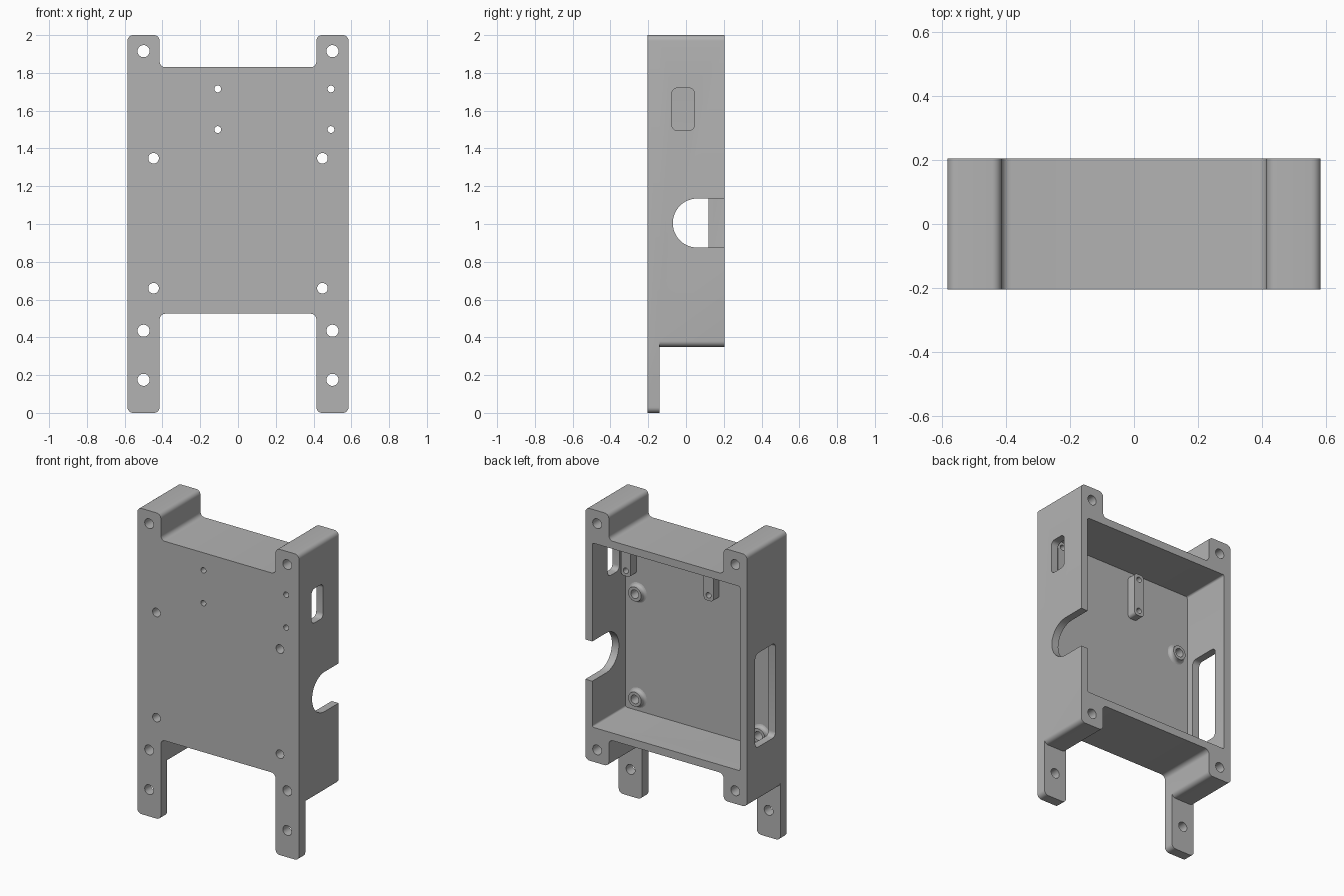
import bpy, bmesh, math
from mathutils import Vector

cube = bpy.data.objects.get("Cube")
if cube:
    bpy.data.objects.remove(cube)

FRONT, FLOOR, BACK = -0.205, -0.14, 0.205

grey = bpy.data.materials.new("plain grey")
grey.use_nodes = True
grey.diffuse_color = (0.45, 0.45, 0.45, 1)
grey.node_tree.nodes["Principled BSDF"].inputs["Base Color"].default_value = grey.diffuse_color


def finish(name, bm):
    bmesh.ops.recalc_face_normals(bm, faces=bm.faces)
    mesh = bpy.data.meshes.new(name)
    bm.to_mesh(mesh)
    bm.free()
    mesh.materials.append(grey)
    obj = bpy.data.objects.new(name, mesh)
    bpy.context.collection.objects.link(obj)
    return obj


def rounded(corners, r, steps=6):
    """Fillet every right-angled corner of a polygon."""
    pts = [Vector(c) for c in corners]
    out = []
    for i, p in enumerate(pts):
        d1 = (pts[i - 1] - p).normalized()
        d2 = (pts[(i + 1) % len(pts)] - p).normalized()
        c = p + (d1 + d2) * r
        for k in range(steps + 1):
            t = math.pi / 2 * k / steps
            out.append(c - (d2 * math.cos(t) + d1 * math.sin(t)) * r)
    return out


def rect(a0, a1, z0, z1, r):
    return rounded([(a0, z0), (a1, z0), (a1, z1), (a0, z1)], r)


def circle(a, z, r, n=32):
    return [(a + r * math.cos(2 * math.pi * k / n), z + r * math.sin(2 * math.pi * k / n))
            for k in range(n)]


def prism(name, pts, start, end, axis="y"):
    """Extrude a profile along y (points are x, z) or along x (points are y, z)."""
    bm = bmesh.new()

    def place(p, t):
        return (p[0], t, p[1]) if axis == "y" else (t, p[0], p[1])
    base = bm.faces.new([bm.verts.new(place(p, start)) for p in pts])
    ext = bmesh.ops.extrude_face_region(bm, geom=[base])
    shift = Vector(place((0, 0), end - start))
    bmesh.ops.translate(bm, vec=shift, verts=[v for v in ext["geom"] if isinstance(v, bmesh.types.BMVert)])
    return finish(name, bm)


def combine(obj, others, operation):
    """Apply exact booleans to an object."""
    for other in others:
        mod = obj.modifiers.new("boolean", "BOOLEAN")
        mod.solver = "EXACT"
        mod.operation = operation
        mod.object = other
    graph = bpy.context.evaluated_depsgraph_get()
    mesh = bpy.data.meshes.new_from_object(obj.evaluated_get(graph))
    obj.modifiers.clear()
    obj.data = mesh


def outline(foot):
    half = [(0.415, 0.525), (0.415, foot), (0.585, foot), (0.585, 2), (0.415, 2), (0.415, 1.83)]
    return rounded(half + [(-x, z) for x, z in reversed(half)], 0.03)


# Holes: mounting lugs, boss holes and rib holes
lug_holes = [(s * 0.5, z) for s in (-1, 1) for z in (0.175, 0.435, 1.915)]
boss_holes = [(s * 0.447, z) for s in (-1, 1) for z in (0.66, 1.348)]
rib_x = (-0.107, 0.492)
rib_holes = [(x, z) for x in rib_x for z in (1.5, 1.715)]


def drill(places, r):
    return [prism("hole_cutter", circle(x, z, r), -0.3, 0.3) for x, z in places]


rib_drills = drill(rib_holes, 0.018)
cutters = drill(lug_holes, 0.032) + drill(boss_holes, 0.028) + rib_drills

# Cavity, side slot, cable notch and side window
cutters.append(prism("cavity_cutter", rect(-0.535, 0.535, 0.575, 1.78, 0.012), FLOOR, 0.3))
cutters.append(prism("slot_cutter", rect(-0.075, 0.045, 1.495, 1.72, 0.03), 0.5, 0.7, "x"))
cutters.append(prism("window_cutter", rect(-0.09, 0.12, 0.7, 1.315, 0.03), -0.7, -0.5, "x"))
arc = [(0.06 - 0.13 * math.sin(math.pi * k / 24), 1.005 + 0.13 * math.cos(math.pi * k / 24))
       for k in range(25)]
cutters.append(prism("notch_cutter", [(0.3, 1.135)] + arc + [(0.3, 0.875)], 0.5, 0.7, "x"))

# Housing: thin plate with long legs joined to the deep box
housing = prism("housing", outline(0), FRONT, FLOOR)
box = prism("box_block", outline(0.35), FRONT, BACK)
combine(housing, [box], "UNION")
combine(housing, cutters, "DIFFERENCE")
parts = [housing]

# Ribs on the cavity floor
for x, side in zip(rib_x, ("right", "left")):
    rib = prism(side + "_rib", rect(x - 0.035, x + 0.035, 1.465, 1.75, 0.02), FLOOR, -0.08)
    combine(rib, rib_drills, "DIFFERENCE")
    parts.append(rib)

# Screw bosses with flared feet, lathed around their holes
profile = [(0.028, 0), (0.065, 0), (0.056, 0.003), (0.05, 0.009), (0.047, 0.018),
           (0.047, 0.032), (0.028, 0.032)]
for x, z in boss_holes:
    bm = bmesh.new()
    verts = [bm.verts.new((x + r, FLOOR + h, z)) for r, h in profile]
    edges = [bm.edges.new((verts[i - 1], verts[i])) for i in range(len(verts))]
    bmesh.ops.spin(bm, geom=verts + edges, cent=(x, 0, z), axis=(0, 1, 0),
                   angle=2 * math.pi, steps=32)
    bmesh.ops.remove_doubles(bm, verts=bm.verts, dist=0.0001)
    level = "upper" if z > 1 else "lower"
    parts.append(finish(level + ("_left" if x > 0 else "_right") + "_boss", bm))

# Remove helpers and shade
for helper in cutters + [box]:
    bpy.data.objects.remove(helper)
bpy.ops.object.select_all(action="DESELECT")
for part in parts:
    part.select_set(True)
bpy.context.view_layer.objects.active = housing
bpy.ops.object.shade_smooth_by_angle(angle=math.radians(35))
